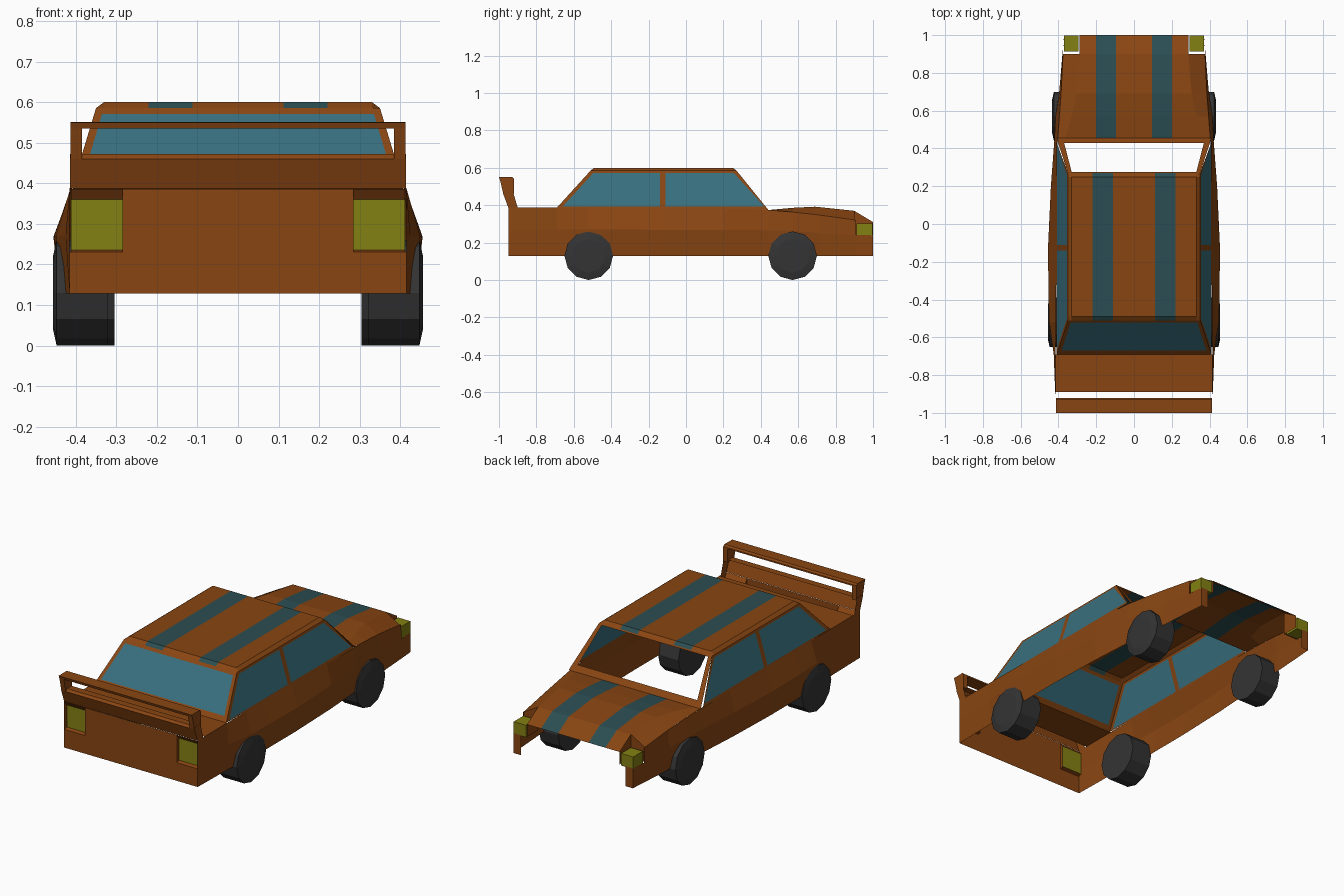
import bpy, bmesh, math

if "Cube" in bpy.data.objects:
    bpy.data.objects.remove(bpy.data.objects["Cube"])

COLORS = {"orange_paint": (.25, .06, .006), "stripe_teal": (.024, .075, .085),
          "window_glass": (.04, .16, .21), "lamp_yellow": (.23, .22, .006),
          "tyre_black": (.034, .034, .034)}
MATS = []
for n, c in COLORS.items():
    m = bpy.data.materials.new(n)
    m.diffuse_color = (*c, 1)
    m.use_nodes = True
    m.node_tree.nodes["Principled BSDF"].inputs["Base Color"].default_value = m.diffuse_color
    MATS.append(m)
PAINT, STRIPE, GLASS, LAMP, TYRE = range(5)


def build(name, faces):
    """Make an object from (points, colour) faces plus their mirror across x."""
    bm = bmesh.new()
    for s in (1, -1):
        for pts, col in faces:
            ps = [(s * x, y, z) for x, y, z in pts][::s]
            f = bm.faces.new([bm.verts.new(p) for p in ps])
            f.material_index = col
    bmesh.ops.remove_doubles(bm, verts=bm.verts, dist=1e-4)
    bmesh.ops.recalc_face_normals(bm, faces=bm.faces)
    me = bpy.data.meshes.new(name)
    bm.to_mesh(me)
    bm.free()
    for m in MATS:
        me.materials.append(m)
    ob = bpy.data.objects.new(name, me)
    bpy.context.collection.objects.link(ob)


def loft(rows, col=PAINT, stripe=None):
    """Quads between rows of points; column number `stripe` gets the stripe colour."""
    out = []
    for a, b in zip(rows, rows[1:]):
        for i in range(len(a) - 1):
            out.append(((a[i], a[i + 1], b[i + 1], b[i]), STRIPE if i == stripe else col))
    return out


def prism(profile, x0, x1, col=PAINT, skip=()):
    """Extrude a (y, z) profile along x, with end caps away from the centre."""
    n = len(profile)
    out = []
    for i in range(n):
        if i not in skip:
            (ya, za), (yb, zb) = profile[i], profile[(i + 1) % n]
            out.append((((x0, ya, za), (x1, ya, za), (x1, yb, zb), (x0, yb, zb)), col))
    for x in (x0, x1):
        if x > 0:
            out.append(([(x, y, z) for y, z in profile], col))
    return out


# Body sides: y, belt x, belt z, crease x, crease z, sill x
S = [(-.95, .415, .388, .415, .265, .415), (-.69, .415, .388, .425, .27, .42),
     (-.52, .413, .388, .449, .27, .437), (-.37, .412, .388, .453, .27, .44),
     (-.12, .41, .388, .455, .268, .44), (.20, .41, .388, .44, .267, .43),
     (.44, .405, .375, .422, .266, .415), (.57, .395, .363, .415, .264, .407),
     (.71, .385, .348, .395, .25, .39), (.91, .375, .32, .378, .24, .377)]
SILL, R = .128, .13


def section(y):
    for a, b in zip(S, S[1:]):
        if a[0] <= y <= b[0]:
            t = (y - a[0]) / (b[0] - a[0])
            return [p + (q - p) * t for p, q in zip(a, b)]


def on_sill(y, z):
    _, _, _, xc, zc, xs = section(y)
    return (xs + (xc - xs) * (z - SILL) / (zc - SILL), y, z)


faces = loft([[(s[1], s[0], s[2]), (s[3], s[0], s[4])] for s in S])
for i in (0, 3, 4, 5, 8):
    faces += loft([[(s[3], s[0], s[4]), (s[5], s[0], SILL)] for s in S[i:i + 2]])
# Wheel arches
for yc, y0, y1 in ((-.52, -.69, -.37), (.57, .44, .71)):
    rows = []
    for k in range(7):
        a = math.pi * k / 6
        yo = yc if k == 3 else (y1 if k < 3 else y0)
        zo = SILL + (section(yo)[4] - SILL) * (0, .5, 1, 1, 1, .5, 0)[k]
        rows.append([on_sill(yo, zo), on_sill(yc + R * math.cos(a), SILL + R * math.sin(a))])
    faces += loft(rows)
# Nose corners under the lamps
faces += loft([[(.378, .91, .24), (.377, .91, SILL)], [(.37, 1, .24), (.37, 1, SILL)],
               [(.325, 1, .24), (.325, 1, SILL)]])
build("body_sides", faces)

# Rear panel with recessed lamp pockets
Y, D = -.95, -.93
faces = loft([[(0, Y, SILL), (.285, Y, SILL), (.415, Y, SILL)],
              [(0, Y, .23), (.285, Y, .23), (.415, Y, .23)]])
faces += loft([[(0, Y, .23), (.285, Y, .23)], [(0, Y, .386), (.285, Y, .386)]])
a, b = .285, .412
faces += [(((a, Y, .23), (b, Y, .23), (b, D, .236), (a, D, .236)), PAINT),
          (((a, Y, .386), (b, Y, .386), (b, D, .36), (a, D, .36)), PAINT),
          (((a, Y, .23), (a, D, .236), (a, D, .36), (a, Y, .386)), PAINT)]
build("rear_panel", faces)
build("tail_lamps", [(((a, D, .236), (b, D, .236), (b, D, .36), (a, D, .36)), LAMP)])

# Boot lid
build("boot_lid", loft([[(0, y, .388), (.415, y, .388)] for y in (-.89, -.69)]))

# Spoiler: base, posts and wing
build("spoiler_base", prism([(-.95, .387), (-.977, .46), (-.965, .472), (-.925, .472), (-.90, .387)],
                            0, .414, skip=(3, 4)))
build("spoiler_posts", prism([(-.977, .46), (-.995, .538), (-.92, .538), (-.92, .46)], .385, .413))
build("spoiler_wing", prism([(-1, .55), (-.995, .535), (-.92, .535), (-.92, .543), (-.93, .551)], 0, .413))

# Bonnet with raised centre and stripes
B = [(.45, .365, .375, .404, .374), (.57, .33, .386, .395, .363), (.69, .305, .392, .386, .35),
     (.90, .288, .37, .376, .32)]
rows = [[(0, y, z), (.095, y, z), (.2, y, z), (xb, y, z), (xf, y, zf)] for y, xb, z, xf, zf in B]
faces = loft(rows, stripe=1)
faces += loft([rows[-1][:4], [(x, 1, .31) for x in (0, .095, .2, .288)]], stripe=1)
faces += [(((.288, .9, .37), (.288, 1, .31), (.288, 1, .24), (.288, .9, .24)), PAINT),
          (((.288, .9, .37), (.376, .9, .32), (.376, .9, .24), (.288, .9, .24)), PAINT)]
build("bonnet", faces)
build("head_lamps", prism([(.912, .235), (.998, .235), (.998, .303), (.912, .303)], .295, .371, LAMP))

# Roof with chamfered rim and stripes
rows = []
for y, z in ((-.51, .585), (-.49, .6), (.25, .6), (.27, .585)):
    rows.append([(0, y, z), (.112, y, z), (.22, y, z), (.33, y, z), (.35, y, .585)])
build("roof", loft(rows, stripe=1))


# Side windows and pillars
def side(y, z):
    return (.41 - .06 * (z - .385) / .2, y, z)


ZB, ZT = .392, .573
lo = [side(y, ZB) for y in (-.66, -.14, -.11, .42)]
hi = [side(y, ZT) for y in (-.495, -.14, -.11, .255)]
o = [side(-.69, .387), side(-.51, .585), side(.27, .585), side(.44, .375)]
faces = [((lo[0], lo[1], hi[1], hi[0]), GLASS), ((lo[2], lo[3], hi[3], hi[2]), GLASS),
         ((lo[1], lo[2], hi[2], hi[1]), PAINT), ((o[0], lo[0], hi[0], o[1]), PAINT),
         ((o[3], o[2], hi[3], lo[3]), PAINT), ((o[1], *hi, o[2]), PAINT),
         ((o[0], o[3], *lo[::-1]), PAINT)]
build("side_windows", faces)


# Rear window, and the open windscreen frame
def screen(name, bottom, top, xb, xt, t0, t1, glass):
    def p(x, t):
        return (x, bottom[0] + (top[0] - bottom[0]) * t, bottom[1] + (top[1] - bottom[1]) * t)
    c, d = p(xb, t0), p(xt, t1)
    fs = [((p(.41, 0), p(.35, 1), d, c), PAINT),
          ((p(0, 0), p(.41, 0), c, p(0, t0)), PAINT),
          ((p(0, 1), p(.35, 1), d, p(0, t1)), PAINT)]
    if glass:
        fs.append(((p(0, t0), c, d, p(0, t1)), GLASS))
    build(name, fs)


screen("rear_window", (-.69, .387), (-.51, .585), .383, .335, .12, .93, True)
screen("windscreen_frame", (.455, .375), (.27, .585), .37, .33, .14, .97, False)

# Wheels
for name, yc, x0, x1 in (("rear_wheels", -.52, .32, .447), ("front_wheels", .57, .305, .424)):
    rows = []
    for k in range(13):
        a = math.tau * k / 12
        rows.append([(x, yc + r * math.cos(a), R + r * math.sin(a))
                     for x, r in ((x0, .11), (x0, R), (x1, R), (x1 + .009, .09))])
    fs = loft(rows, TYRE)
    for i in (0, 3):
        fs.append(([row[i] for row in rows[:-1]], TYRE))
    build(name, fs)
